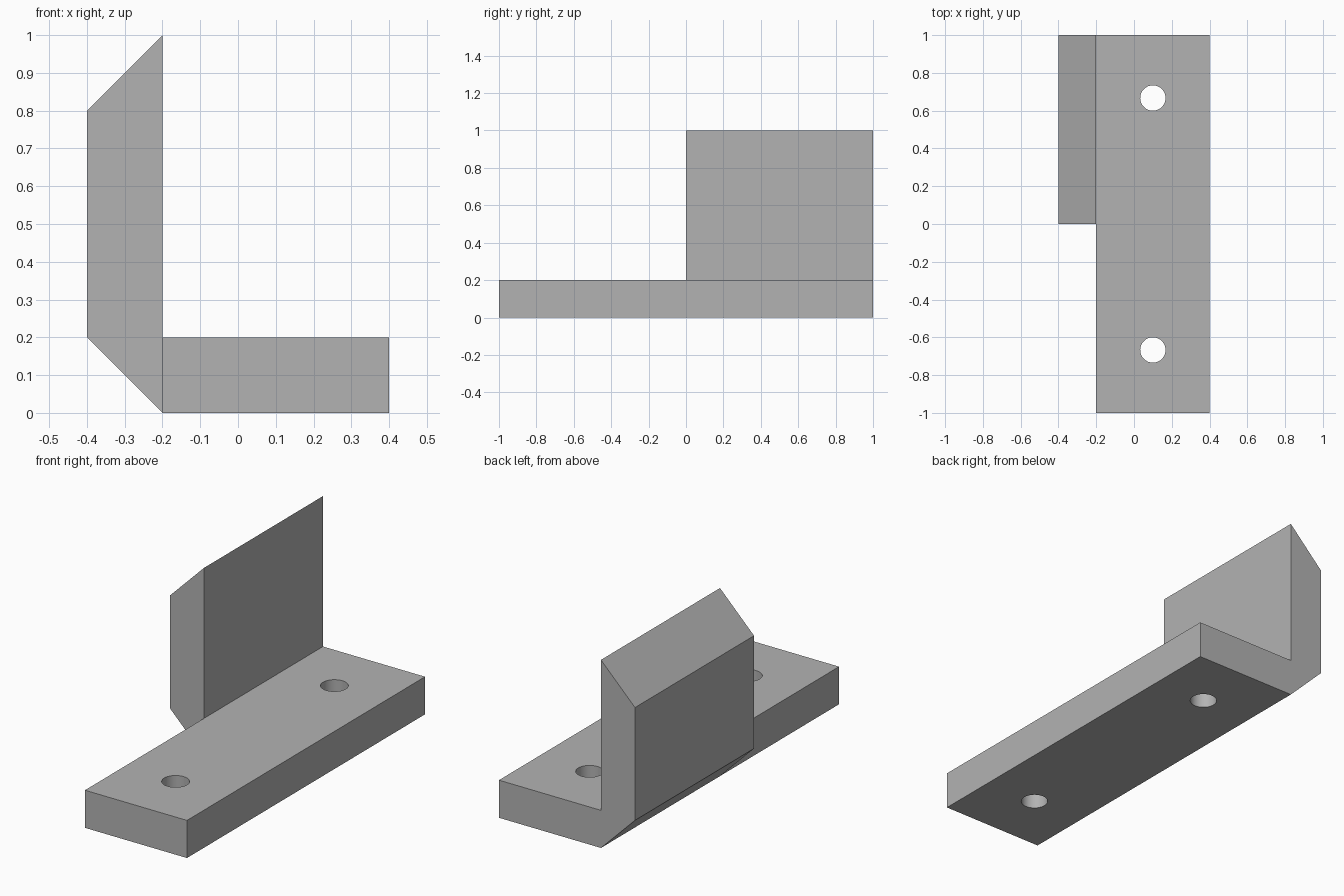
import bpy
import bmesh

cube = bpy.data.objects.get("Cube")
if cube:
    bpy.data.objects.remove(cube, do_unlink=True)

# Single flat grey
grey = bpy.data.materials.new("plain grey")
grey.use_nodes = True
grey.diffuse_color = (0.45, 0.45, 0.45, 1)
grey.node_tree.nodes["Principled BSDF"].inputs["Base Color"].default_value = (0.45, 0.45, 0.45, 1)


def prism(name, profile, y0, y1):
    """Extrude an (x, z) profile along y."""
    bm = bmesh.new()
    face = bm.faces.new([bm.verts.new((x, y0, z)) for x, z in profile])
    extruded = bmesh.ops.extrude_face_region(bm, geom=[face])["geom"]
    verts = [v for v in extruded if isinstance(v, bmesh.types.BMVert)]
    bmesh.ops.translate(bm, verts=verts, vec=(0, y1 - y0, 0))
    bmesh.ops.recalc_face_normals(bm, faces=bm.faces)
    mesh = bpy.data.meshes.new(name)
    bm.to_mesh(mesh)
    bm.free()
    mesh.materials.append(grey)
    obj = bpy.data.objects.new(name, mesh)
    bpy.context.collection.objects.link(obj)
    return obj


def combine(target, helper, operation):
    """Apply a boolean and discard the helper."""
    mod = target.modifiers.new(operation.lower(), "BOOLEAN")
    mod.operation = operation
    mod.solver = "EXACT"
    mod.object = helper
    bpy.context.view_layer.objects.active = target
    bpy.ops.object.modifier_apply(modifier=mod.name)
    bpy.data.objects.remove(helper, do_unlink=True)


# Base plate, full length
bracket = prism("angle_bracket", [(-0.2, 0), (0.4, 0), (0.4, 0.2), (-0.2, 0.2)], -1, 1)

# Upright wall with sloped top and bottom, rear half only
wall = prism("upright_wall", [(-0.2, 0), (-0.2, 1), (-0.4, 0.8), (-0.4, 0.2)], 0, 1)
combine(bracket, wall, "UNION")

# Two screw holes through the base
for y in (-0.667, 0.667):
    bpy.ops.mesh.primitive_cylinder_add(vertices=48, radius=0.067, depth=0.6, location=(0.1, y, 0.1))
    drill = bpy.context.object
    drill.name = "hole_cutter"
    drill.hide_render = True
    drill.data.materials.append(grey)
    combine(bracket, drill, "DIFFERENCE")

# Smooth hole walls, sharp edges elsewhere
bpy.ops.object.select_all(action="DESELECT")
bracket.select_set(True)
bpy.context.view_layer.objects.active = bracket
bpy.ops.object.shade_smooth_by_angle()
